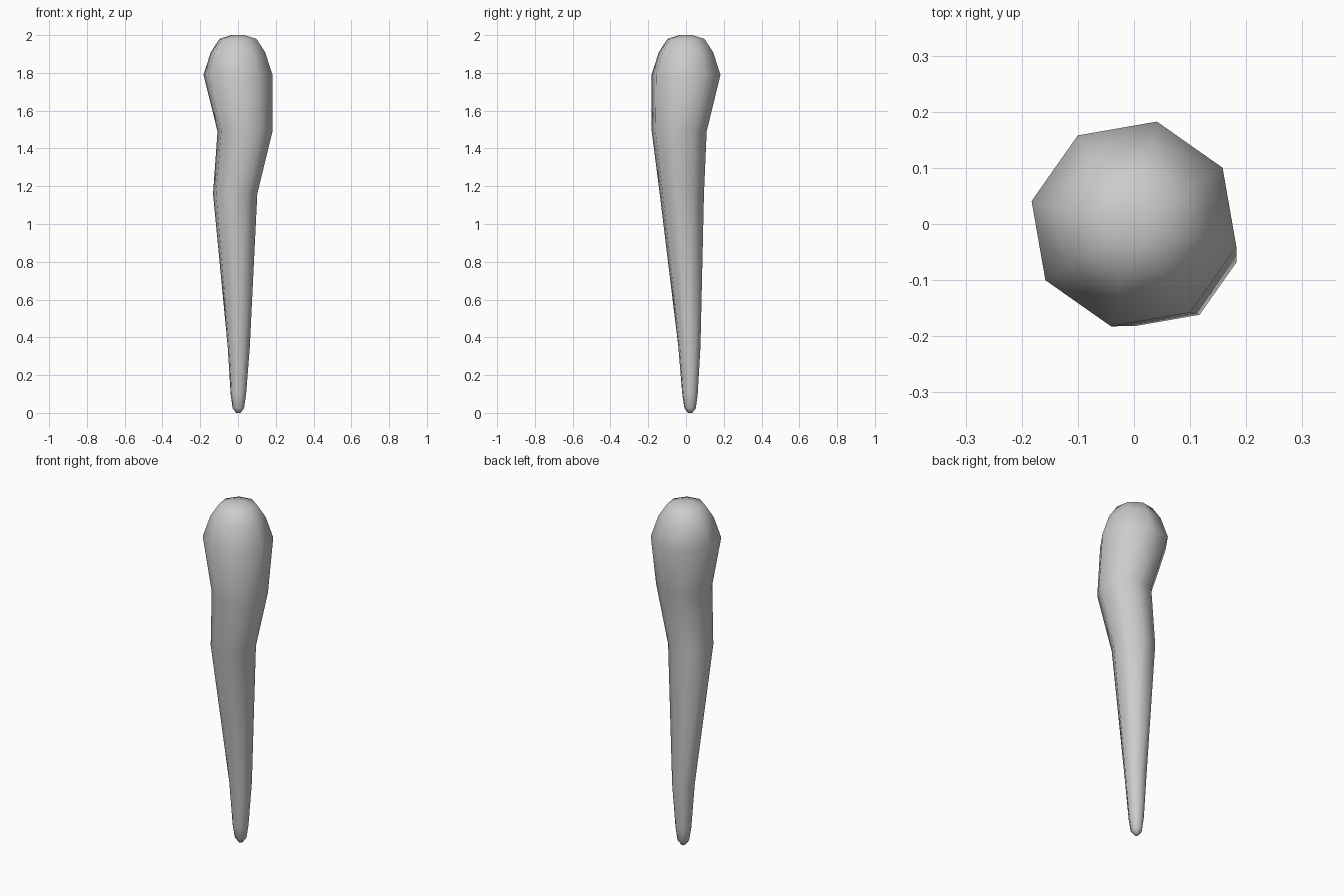
import bpy, bmesh
from math import cos, sin, radians

cube = bpy.data.objects.get("Cube")
if cube:
    bpy.data.objects.remove(cube, do_unlink=True)

# Single plain grey
grey = bpy.data.materials.new("light grey")
grey.use_nodes = True
colour = (0.6, 0.6, 0.6, 1)
grey.diffuse_color = colour
grey.node_tree.nodes["Principled BSDF"].inputs["Base Color"].default_value = colour

SIDES = 8
TWIST = radians(32.4)

# Sections from tip to crown: centre x, centre y, height, radius
sections = [
    (0.002, 0.022, 0.0, 0.012),
    (0.002, 0.022, 0.025, 0.031),
    (0.002, 0.021, 0.1, 0.042),
    (0.004, 0.018, 0.35, 0.060),
    (-0.015, -0.022, 1.16, 0.12),
    (0.037, -0.036, 1.49, 0.149),
    (0.0, 0.0, 1.79, 0.187),
    (0.0, 0.0, 1.91, 0.147),
    (0.0, 0.0, 1.98, 0.1),
    (0.0, 0.0, 2.0, 0.035),
]


def ring(bm, x, y, z, r):
    angles = [TWIST + radians(360 / SIDES * i) for i in range(SIDES)]
    return [bm.verts.new((x + r * cos(a), y + r * sin(a), z)) for a in angles]


# Bent tapering shaft with a rounded head
bm = bmesh.new()
rings = [ring(bm, *s) for s in sections]
for low, high in zip(rings, rings[1:]):
    for i in range(SIDES):
        j = (i + 1) % SIDES
        bm.faces.new((low[i], low[j], high[j], high[i]))
bm.faces.new(rings[0][::-1])
bm.faces.new(rings[-1])
for face in bm.faces:
    face.smooth = True

mesh = bpy.data.meshes.new("club")
bm.to_mesh(mesh)
bm.free()
mesh.materials.append(grey)
club = bpy.data.objects.new("club", mesh)
bpy.context.collection.objects.link(club)
